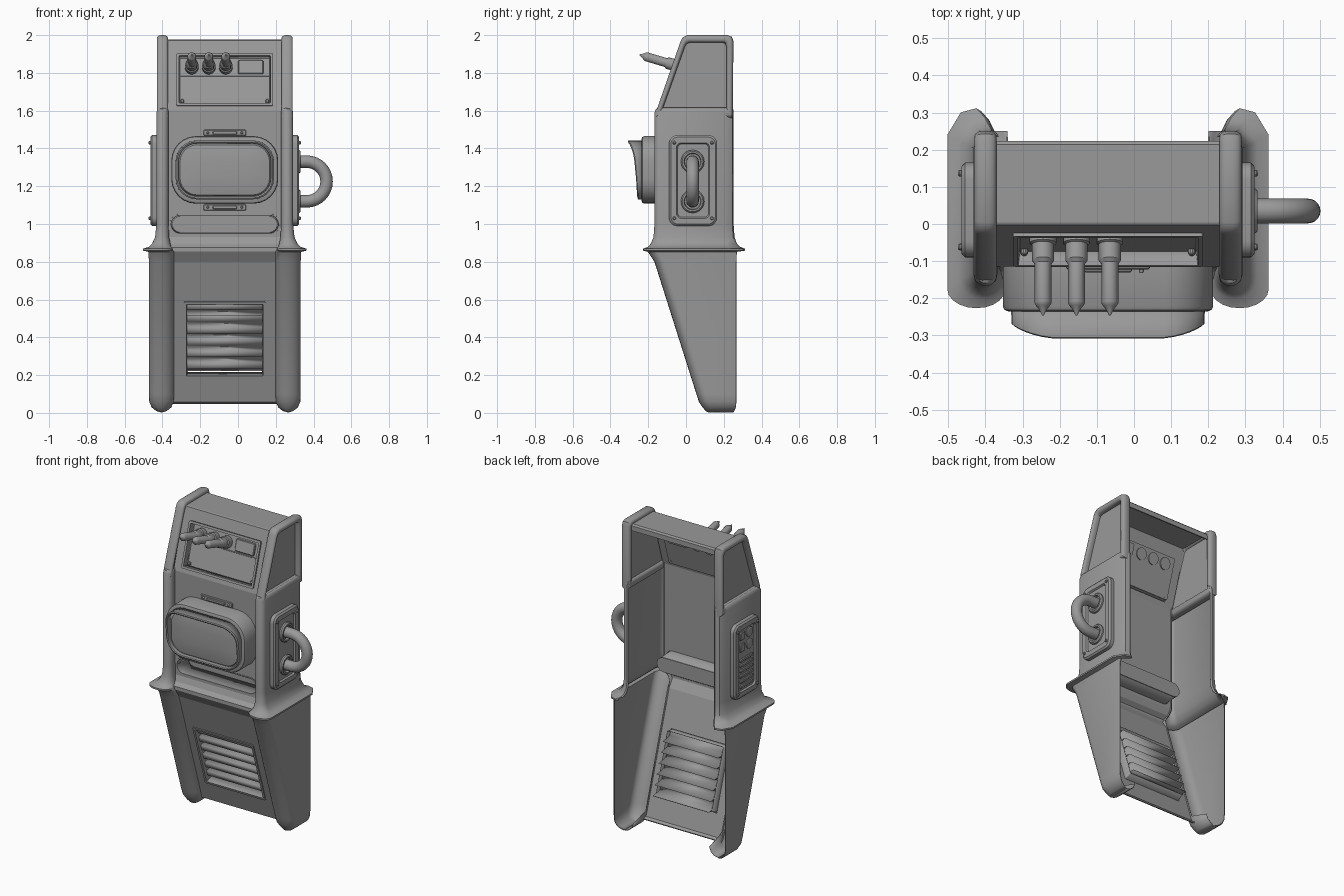
import bpy, bmesh, math
from mathutils import Vector

if "Cube" in bpy.data.objects:
    bpy.data.objects.remove(bpy.data.objects["Cube"])

CX = -0.07          # body centre line
GREY = 0.32
mat = bpy.data.materials.new("plain grey")
mat.use_nodes = True
mat.diffuse_color = (GREY, GREY, GREY, 1)
mat.node_tree.nodes["Principled BSDF"].inputs["Base Color"].default_value = (GREY, GREY, GREY, 1)
parts = []


def stack(name, loops, closed=True, caps=True, ring=False, thick=0):
    """Skin a row of equal-length loops; optional caps, ring closure or sheet thickness."""
    bm = bmesh.new()
    rows = [[bm.verts.new(p) for p in loop] for loop in loops]
    n = len(rows[0])
    pairs = list(zip(rows, rows[1:])) + ([(rows[-1], rows[0])] if ring else [])
    for a, b in pairs:
        for i in range(n if closed else n - 1):
            j = (i + 1) % n
            bm.faces.new((a[i], a[j], b[j], b[i]))
    if caps and closed and not ring:
        bm.faces.new(rows[0])
        bm.faces.new(rows[-1])
    bmesh.ops.recalc_face_normals(bm, faces=bm.faces)
    me = bpy.data.meshes.new(name)
    bm.to_mesh(me)
    bm.free()
    me.materials.append(mat)
    ob = bpy.data.objects.new(name, me)
    bpy.context.collection.objects.link(ob)
    if thick:
        mod = ob.modifiers.new("thickness", 'SOLIDIFY')
        mod.thickness, mod.offset = thick, 0
    parts.append(ob)
    return ob


# Outline helpers
def rrect(u0, u1, v0, v1, r, n=6):
    pts = []
    corners = ((u1 - r, v1 - r), (u0 + r, v1 - r), (u0 + r, v0 + r), (u1 - r, v0 + r))
    for k, (cu, cv) in enumerate(corners):
        for i in range(n + 1):
            a = math.pi / 2 * (k + i / n)
            pts.append((cu + r * math.cos(a), cv + r * math.sin(a)))
    return pts


def inset(rect, m, r):
    return rrect(rect[0] + m, rect[1] - m, rect[2] + m, rect[3] - m, r)


def circle(u, v, r, n=20):
    return [(u + r * math.cos(math.tau * i / n), v + r * math.sin(math.tau * i / n)) for i in range(n)]


# Surface mappings: (u, v) on the surface, d outwards
def front(u, v, d):
    return (CX + u, -d, v)


def incline(y0, z0, y1, z1):
    """Sloped front surface, given from its lower to its upper edge."""
    t = Vector((y1 - y0, z1 - z0)).normalized()

    def place(u, v, d):
        y = y0 + (y1 - y0) * (v - z0) / (z1 - z0)
        return (CX + u, y - d * t.y, v + d * t.x)
    return place


def side(s):
    return lambda u, v, d: (CX + s * (0.36 + d), u, v)


def solid(name, place, layers, **kw):
    """Stack of outlines, each with its depth (a number or a rule on u, v)."""
    return stack(name, [[place(u, v, d(u, v) if callable(d) else d) for u, v in pts]
                        for pts, d in layers], **kw)


def block(name, place, u0, u1, v0, v1, d0, d1, r=0.004):
    c = min(r, (d1 - d0) / 2)
    return solid(name, place, [(rrect(u0, u1, v0, v1, r * 2, 2), d0), (rrect(u0, u1, v0, v1, r * 2, 2), d1 - c),
                               (rrect(u0 + c, u1 - c, v0 + c, v1 - c, r, 2), d1)])


def bolt(name, place, u, v, d, r=0.01):
    return solid(name, place, [(circle(u, v, r, 10), d - 0.01), (circle(u, v, r, 10), d + 0.006),
                               (circle(u, v, r * 0.6, 10), d + 0.01)])


slope = incline(-0.11, 1.6, 0.0, 1.97)
lower = incline(0.12, 0.06, -0.115, 0.8)


# Side shells: one section lofted from shoulder to rounded foot
def section(s, z, w, inner, yf, back, yend, wrap):
    c, r = (w + inner) / 2, (w - inner) / 2
    deep = min(r, 0.05)
    pts = [(w - wrap, back - wrap * .1), (w - wrap * .85, back), (w - wrap * .4, back - wrap * .12),
           (w, back - 0.003 - wrap * .75)]
    for i in range(11):
        a = math.pi * i / 10
        pts.append((c + r * math.cos(a), yf + deep - deep * math.sin(a)))
    pts.append((inner, max(yend, yf + deep + 0.001)))
    return [(CX + s * x, y, z) for x, y in pts]


shell_rows = [
    (1.615, .345, .306, -.145, .24, -.10, .05), (1.607, .355, .302, -.158, .248, -.10, .055),
    (1.59, .36, .30, -.165, .25, -.10, .055), (1.0, .36, .30, -.165, .25, -.10, .055),
    (.93, .367, .297, -.17, .255, -.10, .06), (.895, .383, .29, -.185, .268, -.11, .07),
    (.878, .40, .285, -.2, .285, -.12, .08), (.868, .431, .278, -.225, .31, -.12, .09),
    (.86, .431, .278, -.225, .31, -.12, .09), (.854, .402, .27, -.2, .268, -.12, .01),
    (.8, .40, .27, -.165, .265, -.105, .004), (.1, .40, .27, .057, .265, .12, .004),
    (.06, .398, .272, .07, .265, .25, .004), (.03, .385, .285, .09, .262, .25, .004),
    (.012, .362, .308, .105, .255, .25, .004), (.004, .337, .333, .12, .25, .245, .001)]
for s, tag in ((1, "left"), (-1, "right")):
    stack(tag + "_side_shell", [section(s, *row) for row in shell_rows], closed=False, thick=0.004)

# Upper window frames with recessed side panels
outer = [(-.163, 1.56), (-.15, 1.62), (-.03, 1.965), (-.018, 1.988), (.005, 2.0), (.22, 2.0),
         (.243, 1.992), (.251, 1.97), (.249, 1.56)]
inner = [(-.122, 1.615), (-.112, 1.64), (-.005, 1.94), (.003, 1.953), (.02, 1.96), (.195, 1.96),
         (.208, 1.955), (.213, 1.94), (.213, 1.615)]
for s, tag in ((1, "left"), (-1, "right")):
    layers = []
    for k in range(16):
        a = math.tau * (k + 0.5) / 16
        ca, sa = math.cos(a), math.sin(a)
        t = 0.5 + 0.5 * math.copysign(abs(ca) ** 0.8, ca)
        d = -0.03 + 0.03 * math.copysign(abs(sa) ** 0.8, sa)
        layers.append(([(p[0] + (q[0] - p[0]) * t, p[1] + (q[1] - p[1]) * t)
                        for p, q in zip(inner, outer)], d))
    solid(tag + "_window_frame", side(s), layers, ring=True)
    mid = [((p[0] + q[0]) / 2, (p[1] + q[1]) / 2) for p, q in zip(inner, outer)]
    solid(tag + "_window_panel", side(s), [(mid, -0.042), (mid, -0.034)])

# Front skin: a folded sheet from the roof lip to the foot
fold = [(.22, 1.935, .31), (.22, 1.965, .31), (.213, 1.972, .31), (.005, 1.972, .31), (0, 1.97, .31),
        (-.11, 1.6, .31), (-.11, .93, .31), (-.125, .893, .3), (-.15, .873, .29),
        (-.15, .855, .28), (-.115, .8, .28), (.12, .06, .28), (.14, .05, .28)]
skin = stack("front_skin", [[(CX - w, y, z), (CX + w, y, z)] for y, z, w in fold], closed=False, thick=0.008)

# Openings for control panel, tray slot and vent
PANEL = (-.255, .255, 1.625, 1.9)
SLOT = (-.29, .29, .945, 1.052)
VENT = (-.215, .215, .185, .59)
cutters = [solid("panel_cutter", slope, [(inset(PANEL, .008, .004), -.03), (inset(PANEL, .008, .004), .03)]),
           solid("slot_cutter", front, [(inset(SLOT, .003, .048), .07), (inset(SLOT, .003, .048), .15)]),
           solid("vent_cutter", lower, [(inset(VENT, .008, .004), -.03), (inset(VENT, .008, .004), .03)])]
bpy.context.view_layer.objects.active = skin
bpy.ops.object.modifier_apply(modifier="thickness")
for cutter in cutters:
    mod = skin.modifiers.new("opening", 'BOOLEAN')
    mod.object, mod.operation, mod.solver = cutter, 'DIFFERENCE', 'EXACT'
    bpy.ops.object.modifier_apply(modifier="opening")
    parts.remove(cutter)
    bpy.data.objects.remove(cutter)


def tray(name, place, rect, r, base, lip, width, depth, back=True):
    loops = [(inset(rect, 0, r), base), (inset(rect, 0, r), base + lip), (inset(rect, width, r - width * .3), base + lip),
             (inset(rect, width + .004, r - width * .3), base - depth)]
    solid(name, place, loops, caps=False, thick=0.003)
    if back:
        floor = inset(rect, width + .002, r - width * .3)
        solid(name + "_back", place, [(floor, base - depth - .004), (floor, base - depth)])


tray("control_panel", slope, PANEL, .008, 0, .012, .012, .025)
tray("tray_slot", front, SLOT, .05, .11, .006, .005, .1)
tray("vent_frame", lower, VENT, .008, 0, .008, .012, .05, back=False)

# Vent louvres: a stepped sheet
steps = []
pitch = (VENT[3] - VENT[2] - .03) / 6
for i in range(6):
    z = VENT[3] - .015 - i * pitch
    steps += [(z, -.012), (z - pitch * .5, -.012), (z - pitch, -.08)]
stack("vent_louvres", [[lower(u, z, d) for u in (-.2, .2)] for z, d in steps], closed=False, thick=0.004)

# Control panel fittings
for i in range(3):
    u = -0.175 + i * 0.09
    profile = [(.036, -.036), (.036, .012), (.03, .016), (.03, .06), (.023, .07), (.023, .18),
               (.017, .19), (.014, .192), (.002, .215)]
    solid("plug_%d" % (i + 1), slope, [(circle(u, 1.835, r), d) for r, d in profile])
block("panel_display", slope, .07, .205, 1.8, 1.872, -.036, -.012)
block("panel_seam", slope, -.235, .235, 1.788, 1.793, -.028, -.02, r=.001)
for u in (-.225, .225):
    bolt("panel_bolt", slope, u, 1.655, -.02)

# Screen: housing, slanted bowed hood and bulging glass
CASE = (-.283, .283, 1.108, 1.465)


def hood(u, v):
    return .252 + (v - 1.13) * .18 - .032 * abs(u / .26) ** 4 * (v - 1.1) / .34


solid("screen_housing", front, [(inset(CASE, 0, .13), .108), (inset(CASE, 0, .13), .222),
                                (inset(CASE, .004, .126), .231), (inset(CASE, .014, .116), .235)])
solid("screen_hood", front, [(inset(CASE, .024, .11), .23), (inset(CASE, .024, .11), hood),
                             (inset(CASE, .03, .105), lambda u, v: hood(u, v) + .003),
                             (inset(CASE, .036, .1), hood), (inset(CASE, .042, .095), .237)], caps=False, thick=.003)
solid("screen_glass", front, [(inset(CASE, .04, .095), .234), (inset(CASE, .046, .09), .241),
                              (inset(CASE, .08, .07), .247), (inset(CASE, .13, .04), .251)])
for z, tag in ((1.483, "upper"), (1.088, "lower")):
    block(tag + "_screen_bracket", front, -.113, .113, z - .017, z + .017, .108, .122)
    block(tag + "_bracket_bar", front, -.065, .065, z - .01, z + .01, .12, .13)
    for u in (-.09, .09):
        bolt(tag + "_bracket_bolt", front, u, z, .122, .007)

# Side plates with corner bolts
PLATE = (-.09, .165, .99, 1.47)
for s, tag in ((1, "left"), (-1, "right")):
    solid(tag + "_side_plate", side(s), [
        (inset(PLATE, 0, .045), 0), (inset(PLATE, 0, .045), .025), (inset(PLATE, .01, .038), .034),
        (inset(PLATE, .04, .025), .034), (inset(PLATE, .046, .022), .024)])
    for y in (-.062, .137):
        for z in (1.03, 1.43):
            bolt(tag + "_plate_bolt", side(s), y, z, .034, .009)

# Pipe handle and sockets on the left
ZC, R, Y = 1.225, 0.105, 0.035
for z in (ZC - R, ZC + R):
    solid("handle_socket", side(1), [(circle(Y, z, r), d) for r, d in
                                     ((.062, .02), (.062, .034), (.055, .042), (.046, .042), (.042, .028))])
path = [(0.37, ZC - R, -math.pi / 2)]
path += [(.434 + R * math.cos(a), ZC + R * math.sin(a), a) for a in
         (math.pi * (i / 16 - .5) for i in range(17))]
path += [(0.37, ZC + R, math.pi / 2)]
stack("pipe_handle", [[(CX + x + u * math.cos(a), Y + v, z + u * math.sin(a)) for u, v in circle(0, 0, .033)]
                      for x, z, a in path])

# Switches and slats on the right
for z in (1.385, 1.31):
    solid("round_switch", side(-1), [(circle(.005, z, r), d) for r, d in
                                     ((.032, .02), (.032, .03), (.024, .034), (.02, .034))])
    block("square_switch", side(-1), .055, .105, z - .026, z + .026, .02, .032)
for i in range(6):
    z = 1.06 + i * .034
    block("side_slat", side(-1), -.03, .105, z - .01, z + .01, .02, .032)

# Smooth curves, crisp edges; folds of the front skin stay crisp
bpy.ops.object.select_all(action='DESELECT')
for ob in parts:
    ob.select_set(True)
    bpy.context.view_layer.objects.active = ob
    bpy.ops.object.shade_smooth_by_angle(angle=math.radians(10 if ob == skin else 35))
    ob.select_set(False)
